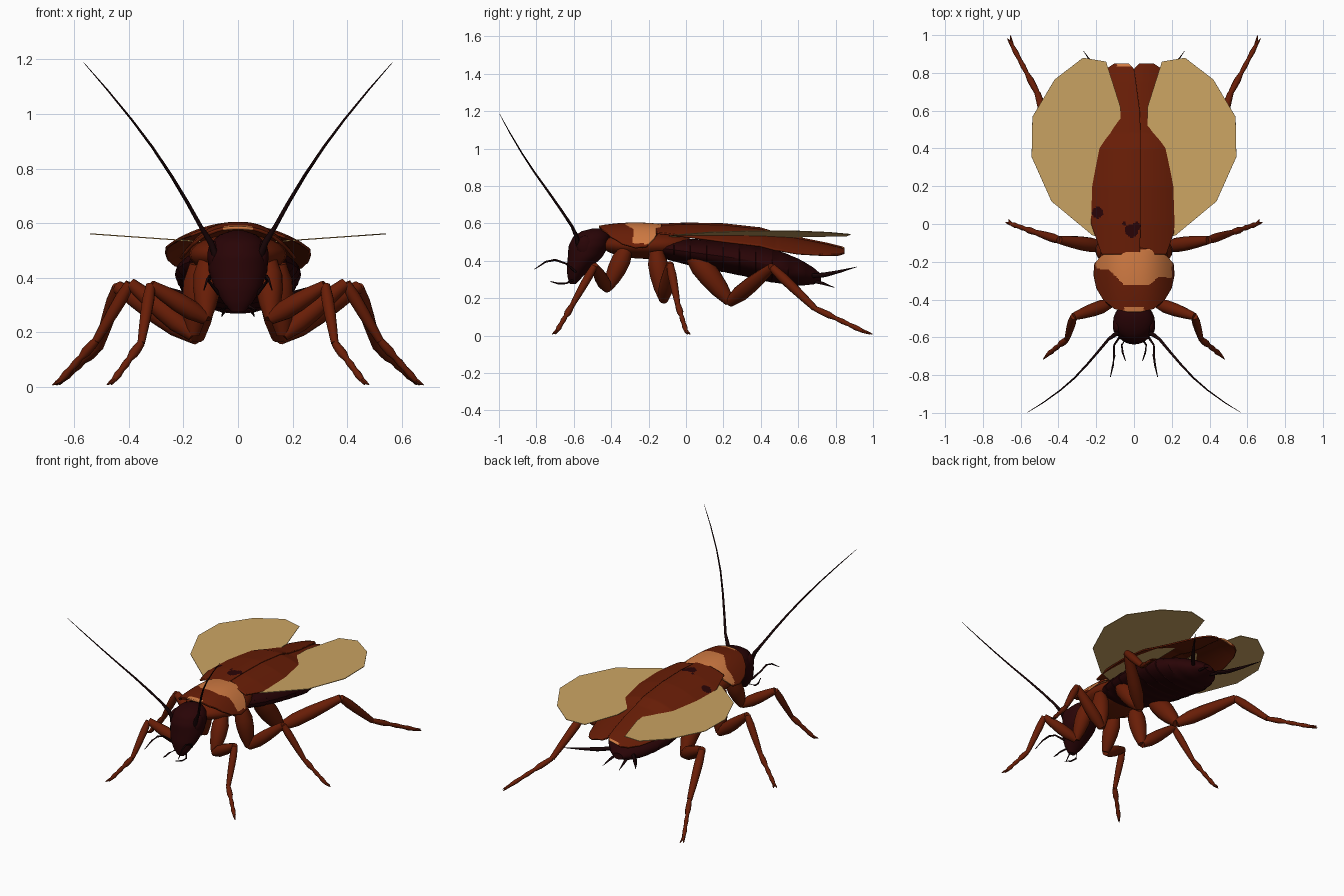
import bpy, bmesh, math
from mathutils import Vector as V

if "Cube" in bpy.data.objects:
    bpy.data.objects.remove(bpy.data.objects["Cube"])


def material(name, rgb):
    m = bpy.data.materials.new(name)
    m.diffuse_color = (*rgb, 1)
    m.use_nodes = True
    m.node_tree.nodes["Principled BSDF"].inputs["Base Color"].default_value = m.diffuse_color
    return m


BROWN = material("chestnut brown", (0.14, 0.0125, 0.002))
ORANGE = material("amber orange", (0.63, 0.195, 0.055))
MAROON = material("dark maroon", (0.022, 0.0012, 0.0018))
BLACK = material("near black", (0.010, 0.0015, 0.002))
TAN = material("membrane tan", (0.60, 0.375, 0.125))


def lerp(table, t):
    """Piecewise interpolation; rows are (t, a, b, ...)."""
    for p, q in zip(table, table[1:]):
        if t <= q[0]:
            f = max(0, (t - p[0]) / (q[0] - p[0]))
            return [a + (b - a) * f for a, b in zip(p[1:], q[1:])]
    return list(table[-1][1:])


def finish(name, bm, mats, rule=None, thick=0, angle=45, smooth=True):
    bmesh.ops.recalc_face_normals(bm, faces=bm.faces)
    for f in bm.faces:
        f.smooth = smooth
        if rule:
            f.material_index = rule(f.calc_center_median())
    me = bpy.data.meshes.new(name)
    bm.to_mesh(me)
    bm.free()
    if smooth:
        me.set_sharp_from_angle(angle=math.radians(angle))
    ob = bpy.data.objects.new(name, me)
    bpy.context.collection.objects.link(ob)
    for m in mats:
        me.materials.append(m)
    if thick:
        mod = ob.modifiers.new("thickness", 'SOLIDIFY')
        mod.thickness, mod.offset = thick, 0
    return ob


def skin(bm, rings, closed=True, caps=True):
    """Bridge rows of points with quads."""
    rows = [[bm.verts.new(p) for p in r] for r in rings]
    n = len(rows[0])
    for a, b in zip(rows, rows[1:]):
        for i in range(n if closed else n - 1):
            j = (i + 1) % n
            bm.faces.new((a[i], a[j], b[j], b[i]))
    if caps:
        bm.faces.new(rows[0])
        bm.faces.new(rows[-1])


def tube(bm, pts, radii, sides=10):
    pts = [V(p) for p in pts]
    rings = []
    for i, p in enumerate(pts):
        t = (pts[min(i + 1, len(pts) - 1)] - pts[max(i - 1, 0)]).normalized()
        a = t.cross(V((0.31, 0.9, 0.3))).normalized()
        b = t.cross(a)
        rings.append([p + (a * math.cos(k) + b * math.sin(k)) * radii[i]
                      for k in (2 * math.pi * s / sides for s in range(sides))])
    skin(bm, rings)


def limb(bm, a, b, radii, sides=12):
    """Straight spindle with evenly spaced radii."""
    a, b = V(a), V(b)
    n = len(radii) - 1
    tube(bm, [a.lerp(b, i / n) for i in range(n + 1)], radii, sides)


def circle(n):
    return [(math.cos(2 * math.pi * i / n), math.sin(2 * math.pi * i / n)) for i in range(n)]


# Head: stacked ovals (z, centre y, radius x, radius y)
head = [(.275, -.605, .025, .015), (.31, -.595, .055, .038), (.36, -.575, .085, .063),
        (.42, -.54, .107, .092), (.48, -.52, .112, .108), (.53, -.505, .098, .098),
        (.56, -.49, .065, .065), (.573, -.48, .02, .02)]
bm = bmesh.new()
skin(bm, [[(rx * c, cy + ry * s, z) for c, s in circle(24)]
          for z in [.275 + .298 * i / 20 for i in range(21)]
          for cy, rx, ry in [lerp(head, z)]])
finish("head", bm, [MAROON])

# Thorax
bm = bmesh.new()
bmesh.ops.create_uvsphere(bm, u_segments=24, v_segments=12, radius=1)
for v in bm.verts:
    v.co = (v.co.x * .18, -.2 + v.co.y * .25, .485 + v.co.z * .075)
finish("thorax", bm, [BROWN])

# Abdomen: overlapping segments (y, centre z, radius x, radius z)
abdomen = [(-.15, .47, .15, .05), (.0, .45, .20, .07), (.15, .43, .225, .08),
           (.3, .41, .23, .09), (.45, .378, .215, .092), (.58, .345, .165, .077),
           (.67, .322, .105, .052), (.725, .308, .03, .018)]
rings = []
for i in range(10):
    for f, k in ((0, .99), (.5, 1.0), (.96, 1.01)):
        y = -.15 + .875 * (i + f) / 10
        cz, rx, rz = lerp(abdomen, y)
        rings.append([(rx * k * c, y, cz + rz * k * s) for c, s in circle(28)])
bm = bmesh.new()
skin(bm, rings)
finish("abdomen", bm, [MAROON], angle=30)

# Pronotum: domed shield over the thorax, with an amber band
outline = [(-.465, .03), (-.45, .10), (-.40, .16), (-.34, .195), (-.27, .21),
           (-.21, .205), (-.17, .17), (-.14, .12), (-.13, .04)]
front_line = [(-.21, -.235), (-.13, -.24), (-.05, -.325), (.075, -.325), (.13, -.28), (.21, -.29)]


def shield(y, u):
    x = lerp(outline, y)[0] * u
    return (x, y, .599 - .13 * abs(x / .21) ** 2.5 - .016 * ((y + .27) / .19) ** 2)


def shield_colour(c):
    x, y = abs(c.x), c.y
    band = lerp(front_line, c.x)[0] < y < -.135 - .5 * max(0, x - .10) and c.z > .488
    return int(band or (y < -.44 and x < .05))


bm = bmesh.new()
skin(bm, [[shield(-.465 + .335 * i / 64, -1 + j / 32) for j in range(65)]
          for i in range(65)], closed=False, caps=False)
finish("pronotum", bm, [BROWN, ORANGE], shield_colour, .012)

# Forewings: (y, outer edge, inner edge, ridge height)
wing = [(-.16, .17, -.03, .585), (0, .225, -.035, .592), (.2, .262, -.035, .588),
        (.4, .265, -.035, .566), (.48, .258, -.035, .540), (.6, .235, -.03, .515),
        (.75, .185, -.01, .485), (.82, .145, .0, .468), (.847, .105, .025, .46)]
SPOTS = [(-.19, .06, .03), (-.012, -.035, .036), (.015, -.01, .02), (-.05, .0, .01)]


def wing_colour(c):
    if any(math.hypot(c.x - x, c.y - y) < r for x, y, r in SPOTS):
        return 1
    return 2 if c.y > .832 and -.09 < c.x < -.01 else 0


for s, side, lift in ((-1, "left", .008), (1, "right", 0)):
    rows = []
    for i in range(141):
        y = -.16 + 1.007 * i / 140
        w, inn, top = lerp(wing, y)
        xs = [inn + (w - inn) * j / 40 for j in range(41)]
        droop = 1.25 + 1.5 * max(0, y - .5)
        rows.append([(s * x, y, top + lift - droop * x * x) for x in xs])
    bm = bmesh.new()
    skin(bm, rows, closed=False, caps=False)
    finish(side + "_forewing", bm, [BROWN, MAROON, ORANGE], wing_colour, .01)

    # Hindwing: flat faceted membrane
    edge = [(.08, -.1), (.22, -.06), (.437, .12), (.542, .355), (.538, .567), (.42, .765),
            (.27, .88), (.148, .86), (.072, .62), (.068, .3)]
    bm = bmesh.new()
    bm.faces.new([bm.verts.new((s * x, y, .523 + .07 * x)) for x, y in edge])
    finish(side + "_hindwing", bm, [TAN], thick=.004, smooth=False)

    # Legs: hip, trochanter, knee, ankle, foot, claw tip, and thickness factor
    legs = {
        "front": [(.11, -.32, .46), (.12, -.42, .25), (.32, -.49, .372),
                  (.355, -.61, .16), (.455, -.69, .025), (.472, -.708, .008), .8],
        "middle": [(.14, -.16, .45), (.165, -.12, .19), (.395, -.085, .38),
                   (.52, -.045, .17), (.65, .0, .025), (.672, .016, .007), .85],
        "hind": [(.13, .03, .44), (.15, .235, .18), (.44, .46, .365),
                 (.51, .69, .145), (.645, .945, .025), (.662, .99, .008), .97]}
    for name, (*p, k) in legs.items():
        p = [V((s * a, b, c)) for a, b, c in p]
        bm = bmesh.new()
        for n, radii in enumerate(((.045, .064, .062, .05, .028), (.028, .045, .044, .036, .025),
                                   (.022, .028, .026, .022, .017))):
            limb(bm, p[n], p[n + 1], [r * k for r in radii])
        # Jointed foot and paired claws
        limb(bm, p[3], p[4], [.014, .017, .018, .011, .014, .011, .014, .010], 8)
        for d in (-.008, .008):
            limb(bm, p[4], p[5] + V((d, -d * s, 0)), [.010, .007, .002], 6)
        finish(f"{side}_{name}_leg", bm, [BROWN])

    def strand(name, pts, radii, mat, sides=8):
        b = bmesh.new()
        tube(b, [(s * x, y, z) for x, y, z in pts], radii, sides)
        finish(f"{side}_{name}", b, [mat])

    # Antenna
    strand("antenna", [(.075, -.57, .46), (.10, -.585, .53), (.135, -.61, .585),
                       (.185, -.67, .675), (.245, -.74, .775), (.315, -.815, .88),
                       (.39, -.88, .98), (.48, -.945, 1.09), (.565, -.998, 1.188)],
           [.014, .012, .008, .007, .006, .005, .004, .003, .001], BLACK)
    # Mouth feelers
    strand("outer_palp", [(.07, -.59, .34), (.105, -.64, .385), (.105, -.70, .405),
                          (.112, -.75, .395), (.125, -.81, .355)],
           [.007, .005, .006, .005, .002], BLACK)
    strand("inner_palp", [(.035, -.60, .30), (.065, -.64, .28), (.06, -.68, .278),
                          (.045, -.725, .29)], [.006, .005, .005, .002], BLACK)
    # Tail feelers
    strand("cercus", [(.07, .66, .32), (.14, .74, .325), (.20, .82, .343), (.267, .915, .368)],
           [.012, .013, .008, .001], BLACK)
    strand("stylus", [(.04, .67, .295), (.05, .73, .28), (.06, .795, .257)],
           [.010, .008, .001], BLACK)
    # Eye
    bm = bmesh.new()
    bmesh.ops.create_uvsphere(bm, u_segments=14, v_segments=8, radius=1)
    for v in bm.verts:
        v.co = (s * .088 + v.co.x * .025, -.54 + v.co.y * .045, .48 + v.co.z * .055)
    finish(side + "_eye", bm, [MAROON])
